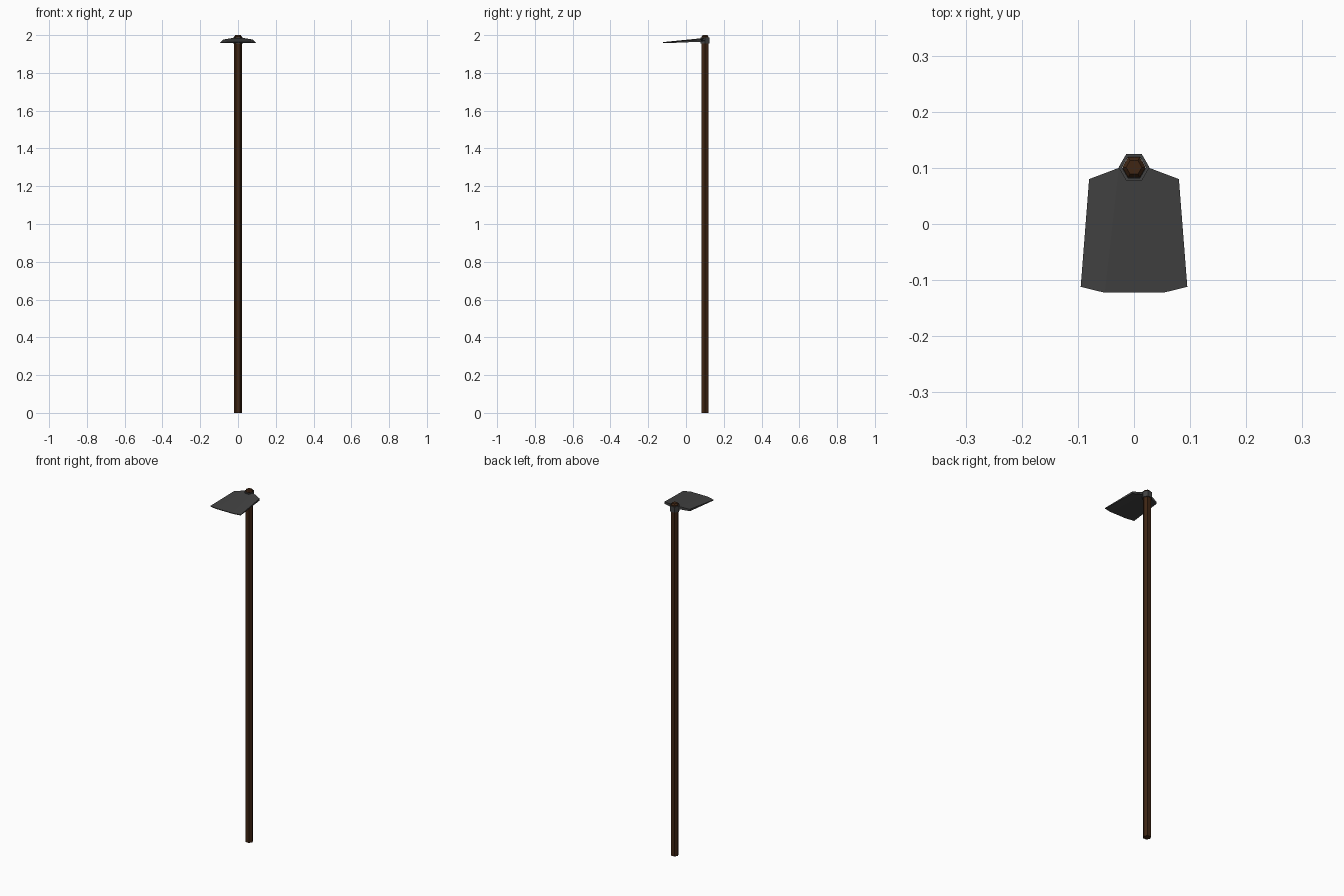
import bpy, bmesh, math

if "Cube" in bpy.data.objects:
    bpy.data.objects.remove(bpy.data.objects["Cube"])

HANDLE_Y = 0.101


def material(name, rgb):
    m = bpy.data.materials.new(name)
    m.diffuse_color = (*rgb, 1)
    m.use_nodes = True
    m.node_tree.nodes["Principled BSDF"].inputs["Base Color"].default_value = m.diffuse_color
    return m


def finish(name, bm, mat):
    bmesh.ops.recalc_face_normals(bm, faces=bm.faces)
    me = bpy.data.meshes.new(name)
    bm.to_mesh(me)
    bm.free()
    me.materials.append(mat)
    ob = bpy.data.objects.new(name, me)
    bpy.context.collection.objects.link(ob)
    return ob


def loft(bm, rings, closed=False):
    """Bridge successive vertex rings; cap the ends, or join them if closed."""
    vs = [[bm.verts.new(p) for p in r] for r in rings]
    n = len(vs[0])
    pairs = list(zip(vs, vs[1:])) + ([(vs[-1], vs[0])] if closed else [])
    for a, b in pairs:
        for i in range(n):
            j = (i + 1) % n
            bm.faces.new((a[i], a[j], b[j], b[i]))
    if not closed:
        bm.faces.new(vs[0])
        bm.faces.new(vs[-1])


def hexagon(r, z):
    return [(r * math.cos(k * math.pi / 3), HANDLE_Y + r * math.sin(k * math.pi / 3), z)
            for k in range(6)]


wood = material("dark_wood", (0.05, 0.019, 0.007))
iron = material("dark_iron", (0.055, 0.055, 0.055))

# Six-sided handle with chamfered top
bm = bmesh.new()
loft(bm, [hexagon(0.021, 0), hexagon(0.021, 1.992), hexagon(0.014, 2.0)])
finish("handle", bm, wood)

# Hexagonal collar around the handle
bm = bmesh.new()
loft(bm, [hexagon(r, z) for r, z in
          ((0.0275, 1.956), (0.0275, 1.988), (0.0215, 1.988), (0.0215, 1.956))], closed=True)
finish("socket", bm, iron)

# Tapered, slightly arched blade: (x, y, bottom z, top z) for half of each edge
back = [(0.027, 0.100, 1.970, 1.985), (0.080, 0.080, 1.965, 1.976)]
front = [(0.052, -0.1225, 1.959, 1.963), (0.095, -0.112, 1.957, 1.961)]


def edge_ring(half):
    full = [(-x, y, b, t) for x, y, b, t in reversed(half)] + half
    return ([(x, y, t) for x, y, b, t in full] +
            [(x, y, b) for x, y, b, t in reversed(full)])


bm = bmesh.new()
loft(bm, [edge_ring(back), edge_ring(front)])
finish("blade", bm, iron)
